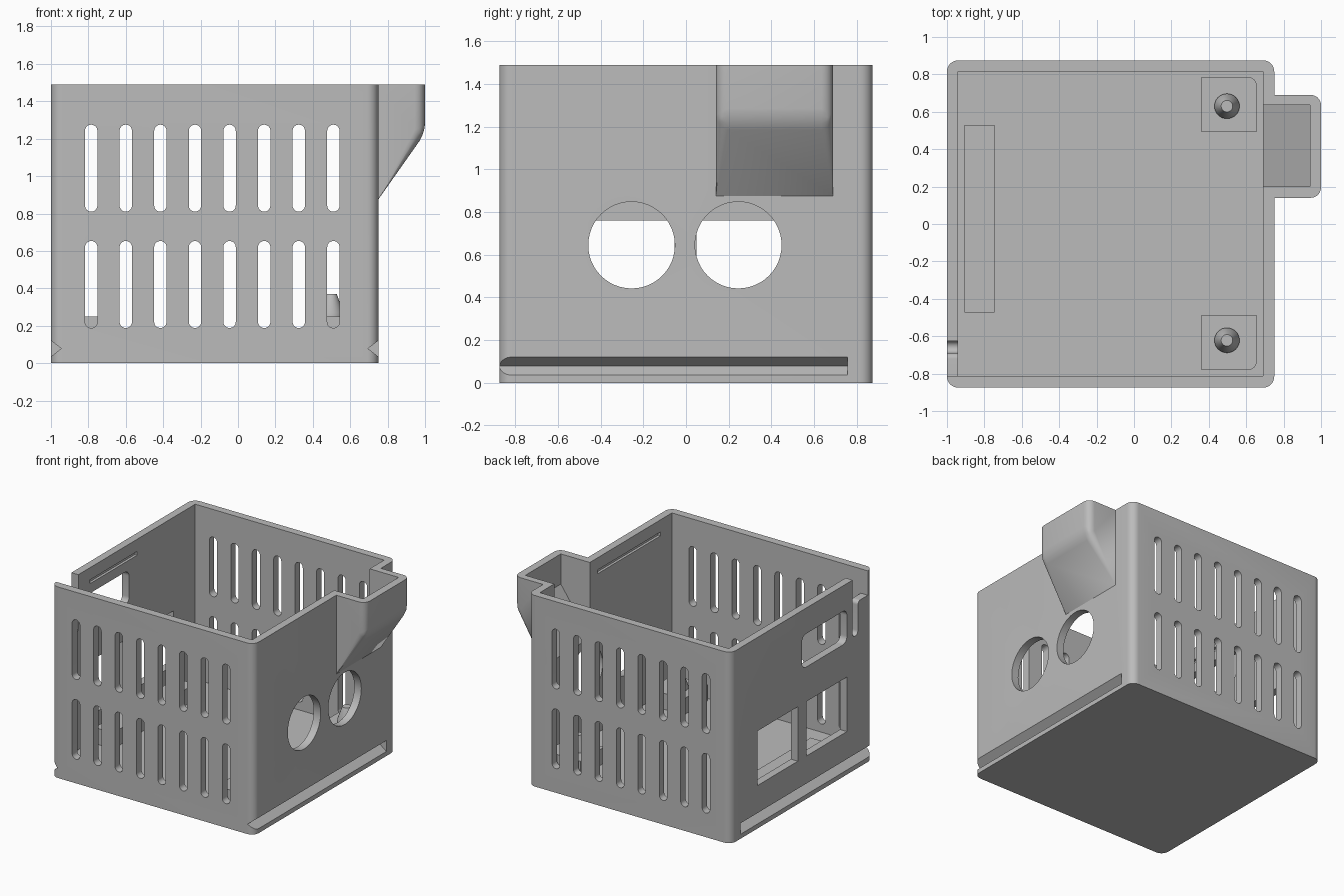
import bpy, bmesh, math

if "Cube" in bpy.data.objects:
    bpy.data.objects.remove(bpy.data.objects["Cube"])

grey = bpy.data.materials.new("plain_grey")
grey.diffuse_color = (0.5, 0.5, 0.5, 1)
grey.use_nodes = True
grey.node_tree.nodes["Principled BSDF"].inputs["Base Color"].default_value = grey.diffuse_color


def add(name, bm):
    bmesh.ops.recalc_face_normals(bm, faces=bm.faces)
    me = bpy.data.meshes.new(name)
    bm.to_mesh(me)
    bm.free()
    me.materials.append(grey)
    ob = bpy.data.objects.new(name, me)
    bpy.context.collection.objects.link(ob)
    return ob


def extrude(bm, pts, axis, a, b):
    """Extrude a 2D outline along an axis: x takes (y,z), y takes (x,z), z takes (x,y)."""
    place = {"x": lambda u, v, w: (w, u, v),
             "y": lambda u, v, w: (u, w, v),
             "z": lambda u, v, w: (u, v, w)}[axis]
    lo = [bm.verts.new(place(u, v, a)) for u, v in pts]
    hi = [bm.verts.new(place(u, v, b)) for u, v in pts]
    bm.faces.new(lo)
    bm.faces.new(hi)
    for i in range(len(pts)):
        j = (i + 1) % len(pts)
        bm.faces.new((lo[i], lo[j], hi[j], hi[i]))


def prism(name, pts, axis, a, b):
    bm = bmesh.new()
    extrude(bm, pts, axis, a, b)
    return add(name, bm)


def arc(cu, cv, r, a0, a1, n=8):
    return [(cu + r * math.cos(math.radians(a0 + (a1 - a0) * i / n)),
             cv + r * math.sin(math.radians(a0 + (a1 - a0) * i / n))) for i in range(n + 1)]


def rounded(u0, v0, u1, v1, r=0.0, corners=(0, 1, 2, 3)):
    """Rectangle outline; listed corners (from top right, anticlockwise) are rounded."""
    out = []
    for k, (u, v, su, sv) in enumerate(((u1, v1, -1, -1), (u0, v1, 1, -1),
                                        (u0, v0, 1, 1), (u1, v0, -1, 1))):
        if r > 0 and k in corners:
            out += arc(u + su * r, v + sv * r, r, 90 * k, 90 * k + 90)
        else:
            out.append((u, v))
    return out


def combine(target, tool, op="DIFFERENCE"):
    mod = target.modifiers.new("cut", "BOOLEAN")
    mod.operation, mod.solver, mod.object = op, "EXACT", tool
    dg = bpy.context.evaluated_depsgraph_get()
    me = bpy.data.meshes.new_from_object(target.evaluated_get(dg))
    target.modifiers.clear()
    target.data = me
    bpy.data.objects.remove(tool)


def smooth(ob):
    bpy.ops.object.select_all(action="DESELECT")
    ob.select_set(True)
    bpy.context.view_layer.objects.active = ob
    bpy.ops.object.shade_smooth_by_angle(angle=math.radians(30))


H = 1.49

# Outer shell
shell = prism("enclosure_shell", rounded(-1, -0.875, 0.75, 0.875, 0.06), "z", 0, 1.55)

# Side pocket with sloped, rounded underside
bm = bmesh.new()
extrude(bm, [(0.70, 1.6), (1.0, 1.6), (1.0, 1.23), (0.75, 0.875), (0.70, 0.804)], "y", 0.14, 0.69)
edges = []
for e in bm.edges:
    p, q = (v.co for v in e.verts)
    along = abs(p.y - q.y) < 1e-5
    if along and min(p.z, q.z) < 1.59 and max(p.x, q.x) > 0.72:
        edges.append(e)
    elif not along and p.x > 0.99 and abs(p.z - 1.23) < 1e-4:
        edges.append(e)
bmesh.ops.bevel(bm, geom=edges, offset=0.055, segments=6, profile=0.5, affect="EDGES")
combine(shell, add("pocket", bm), "UNION")

# Trim the rim, then hollow out the main cavity and the pocket
combine(shell, prism("trim", rounded(-2, -2, 2, 2), "z", H, 2))
combine(shell, prism("cavity", rounded(-0.94, -0.812, 0.69, 0.815), "z", 0.125, 1.8))
combine(shell, prism("pocket_cavity", [(0.6, 1.7), (0.94, 1.7), (0.94, 1.255), (0.69, 0.90), (0.6, 0.90)],
                     "y", 0.20, 0.637))

# Two rows of vent slots through front and back walls
bm = bmesh.new()
for i in range(8):
    x = -0.785 + 0.185 * i
    for z0, z1 in ((0.188, 0.653), (0.81, 1.275)):
        extrude(bm, rounded(x - 0.033, z0, x + 0.033, z1, 0.0329), "y", -1, 1)
combine(shell, add("vent_slots", bm))

# Round ports in the right wall
bm = bmesh.new()
for y in (-0.255, 0.245):
    extrude(bm, arc(y, 0.645, 0.203, 0, 360 - 7.5, 47), "x", 0.6, 0.9)
combine(shell, add("round_ports", bm))

# Left wall: two square ports, a rounded window
bm = bmesh.new()
extrude(bm, rounded(0.05, 0.335, 0.55, 0.76), "x", -1.1, -0.9)
extrude(bm, rounded(-0.555, 0.335, -0.055, 0.76), "x", -1.1, -0.9)
extrude(bm, rounded(-0.555, 1.03, 0.0, 1.29, 0.05), "x", -1.1, -0.9)
combine(shell, add("left_ports", bm))

# Stepped cable notch at the front end of the left wall
notch = [(-0.812, 1.6), (-0.812, 1.30)]
notch += arc(-0.72, 1.27, 0.03, 90, 0)
notch += arc(-0.6575, 1.0725, 0.0325, 180, 360)
notch += [(-0.625, 1.6)]
combine(shell, prism("cable_notch", notch, "x", -1.1, -0.93))

# V-shaped rail grooves low on both sides
for s, x in ((1, -1.0), (-1, 0.75)):
    tri = [(x - s * 0.05, 0.035 - 0.0386), (x + s * 0.055, 0.078), (x - s * 0.05, 0.121 + 0.0386)]
    combine(shell, prism("rail_groove", tri, "y", -1, 0.757))

# Thin lid grooves on the inner faces near the rim
combine(shell, prism("lid_groove_left", rounded(-0.48, 1.365, 0.10, 1.395), "x", -0.96, -0.9))
combine(shell, prism("lid_groove_right", rounded(-0.67, 1.365, 0.105, 1.395), "x", 0.6, 0.71))
smooth(shell)

# Board support bar beside the left wall
prism("support_bar", rounded(-0.905, -0.473, -0.745, 0.53), "z", 0.1, 0.25)

# Corner standoffs with tapered pegs
for name, y0, y1, corner, py in (("front", -0.78, -0.487, 3, -0.622), ("back", 0.492, 0.785, 0, 0.63)):
    smooth(prism(name + "_standoff", rounded(0.362, y0, 0.656, y1, 0.045, (corner,)), "z", 0.1, 0.25))
    bm = bmesh.new()
    rings = [[bm.verts.new((x, y, z)) for x, y in arc(0.497, py, r, 0, 348.75, 31)]
             for r, z in ((0.067, 0.24), (0.067, 0.27), (0.031, 0.37))]
    for a, b in zip(rings, rings[1:]):
        for i in range(32):
            bm.faces.new((a[i], a[(i + 1) % 32], b[(i + 1) % 32], b[i]))
    bm.faces.new(rings[0])
    bm.faces.new(rings[-1])
    smooth(add(name + "_peg", bm))
